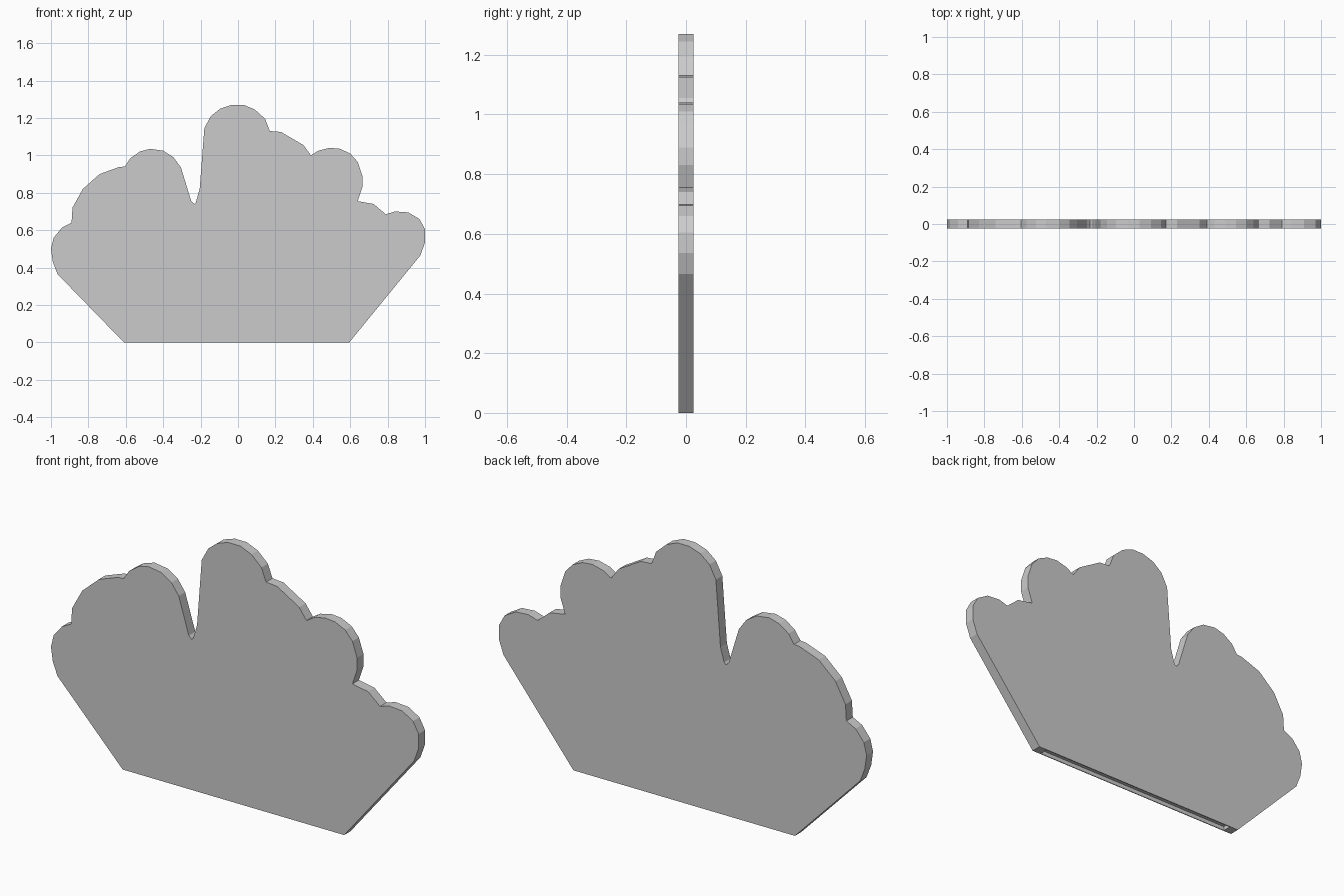
import bpy, bmesh

if "Cube" in bpy.data.objects:
    bpy.data.objects.remove(bpy.data.objects["Cube"])

HALF = 0.025      # half thickness of the plate
RECESS = 0.02     # depth of the shallow groove in the base

# Scalloped outline seen from the front (x, z), clockwise from bottom left
OUTLINE = [
    (-0.61, 0), (-0.965, 0.365), (-0.99, 0.43), (-1.0, 0.50), (-0.985, 0.56),
    (-0.94, 0.615), (-0.89, 0.64), (-0.885, 0.72), (-0.83, 0.82), (-0.74, 0.90),
    (-0.635, 0.938), (-0.605, 0.94), (-0.575, 0.985), (-0.525, 1.02),
    (-0.47, 1.035), (-0.40, 1.025), (-0.345, 0.99), (-0.305, 0.935),
    (-0.25, 0.755), (-0.235, 0.74), (-0.225, 0.75), (-0.205, 0.82),
    (-0.18, 1.145), (-0.145, 1.21), (-0.095, 1.25), (-0.035, 1.27),
    (0.03, 1.27), (0.09, 1.245), (0.145, 1.195), (0.17, 1.13), (0.23, 1.125),
    (0.35, 1.055), (0.39, 1.0), (0.43, 1.025), (0.49, 1.04), (0.545, 1.035),
    (0.60, 1.01), (0.64, 0.965), (0.665, 0.89), (0.665, 0.83), (0.64, 0.755),
    (0.725, 0.74), (0.79, 0.685), (0.84, 0.70), (0.91, 0.695), (0.97, 0.66),
    (1.0, 0.605), (1.0, 0.535), (0.975, 0.465), (0.595, 0),
]

bm = bmesh.new()

# Plate: outline extruded through its thickness
face = bm.faces.new([bm.verts.new((x, -HALF, z)) for x, z in OUTLINE])
ext = bmesh.ops.extrude_face_region(bm, geom=[face], use_keep_orig=True)
moved = [g for g in ext["geom"] if isinstance(g, bmesh.types.BMVert)]
bmesh.ops.translate(bm, verts=moved, vec=(0, 2 * HALF, 0))
bmesh.ops.recalc_face_normals(bm, faces=bm.faces)

# Shallow groove along the underside
base = min(bm.faces, key=lambda f: f.calc_center_median().z)
bmesh.ops.inset_region(bm, faces=[base], thickness=0.006)
for v in base.verts:
    v.co.x *= 0.93
groove = bmesh.ops.extrude_discrete_faces(bm, faces=[base])["faces"]
bmesh.ops.translate(bm, verts=groove[0].verts[:], vec=(0, 0, RECESS))

bmesh.ops.triangulate(bm, faces=[f for f in bm.faces if len(f.verts) > 4])
bmesh.ops.recalc_face_normals(bm, faces=bm.faces)
mesh = bpy.data.meshes.new("scalloped_plate")
bm.to_mesh(mesh)
bm.free()
plate = bpy.data.objects.new("scalloped_plate", mesh)
bpy.context.collection.objects.link(plate)
